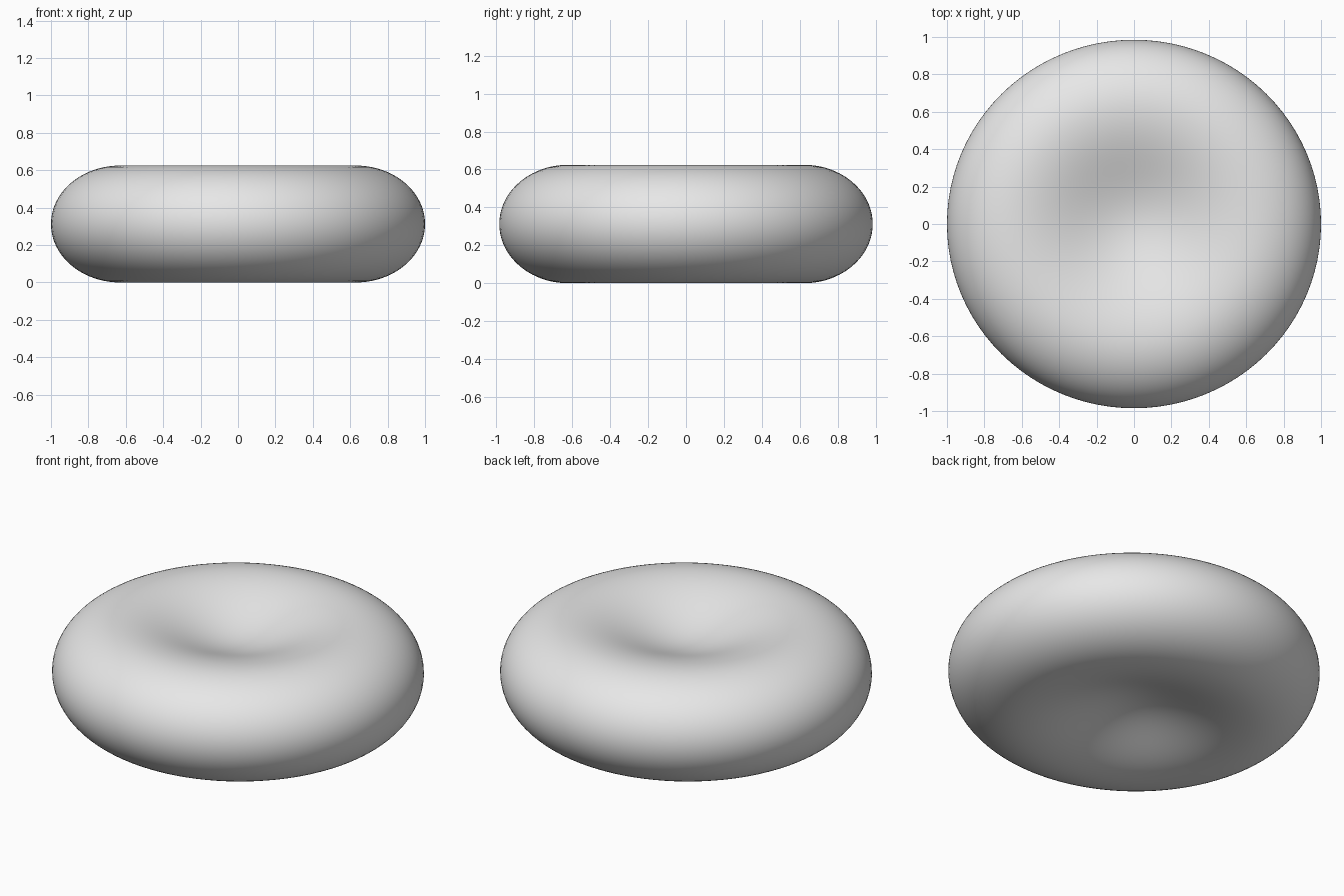
import bpy
import bmesh
import math

if "Cube" in bpy.data.objects:
    bpy.data.objects.remove(bpy.data.objects["Cube"])

RIM = 0.63        # radius of the highest ring
HALF = 0.3125     # half of the rim thickness
DEPTH = 0.14      # depth of the dimple on each side
SEGMENTS = 96


def half_profile():
    """Radius and height from the dimple centre out to the equator."""
    pts = []
    for i in range(20):
        r = RIM * i / 20
        pts.append((r, HALF - DEPTH * (1 + math.cos(math.pi * r / RIM)) / 2))
    for i in range(21):
        a = math.pi / 2 * i / 20
        pts.append((RIM + (1 - RIM) * math.sin(a), HALF * math.cos(a)))
    return pts


# Full profile: upper half, then its mirror image below the equator
upper = half_profile()
profile = upper + [(r, -z) for r, z in reversed(upper[:-1])]

# Biconcave disc, revolved around the vertical axis
bm = bmesh.new()
verts = [bm.verts.new((r, 0, z + HALF)) for r, z in profile]
edges = [bm.edges.new(pair) for pair in zip(verts, verts[1:])]
bmesh.ops.spin(bm, geom=verts + edges, cent=(0, 0, 0), axis=(0, 0, 1),
               angle=2 * math.pi, steps=SEGMENTS, use_duplicate=False)
bmesh.ops.remove_doubles(bm, verts=bm.verts, dist=1e-4)
bmesh.ops.scale(bm, vec=(1, 0.985, 1), verts=bm.verts)
bmesh.ops.recalc_face_normals(bm, faces=bm.faces)
for face in bm.faces:
    face.smooth = True

mesh = bpy.data.meshes.new("biconcave_disc")
bm.to_mesh(mesh)
bm.free()
disc = bpy.data.objects.new("biconcave_disc", mesh)
bpy.context.collection.objects.link(disc)

# Plain grey surface
grey = bpy.data.materials.new("light_grey")
grey.diffuse_color = (0.8, 0.8, 0.8, 1)
grey.use_nodes = True
grey.node_tree.nodes["Principled BSDF"].inputs["Base Color"].default_value = grey.diffuse_color
mesh.materials.append(grey)
